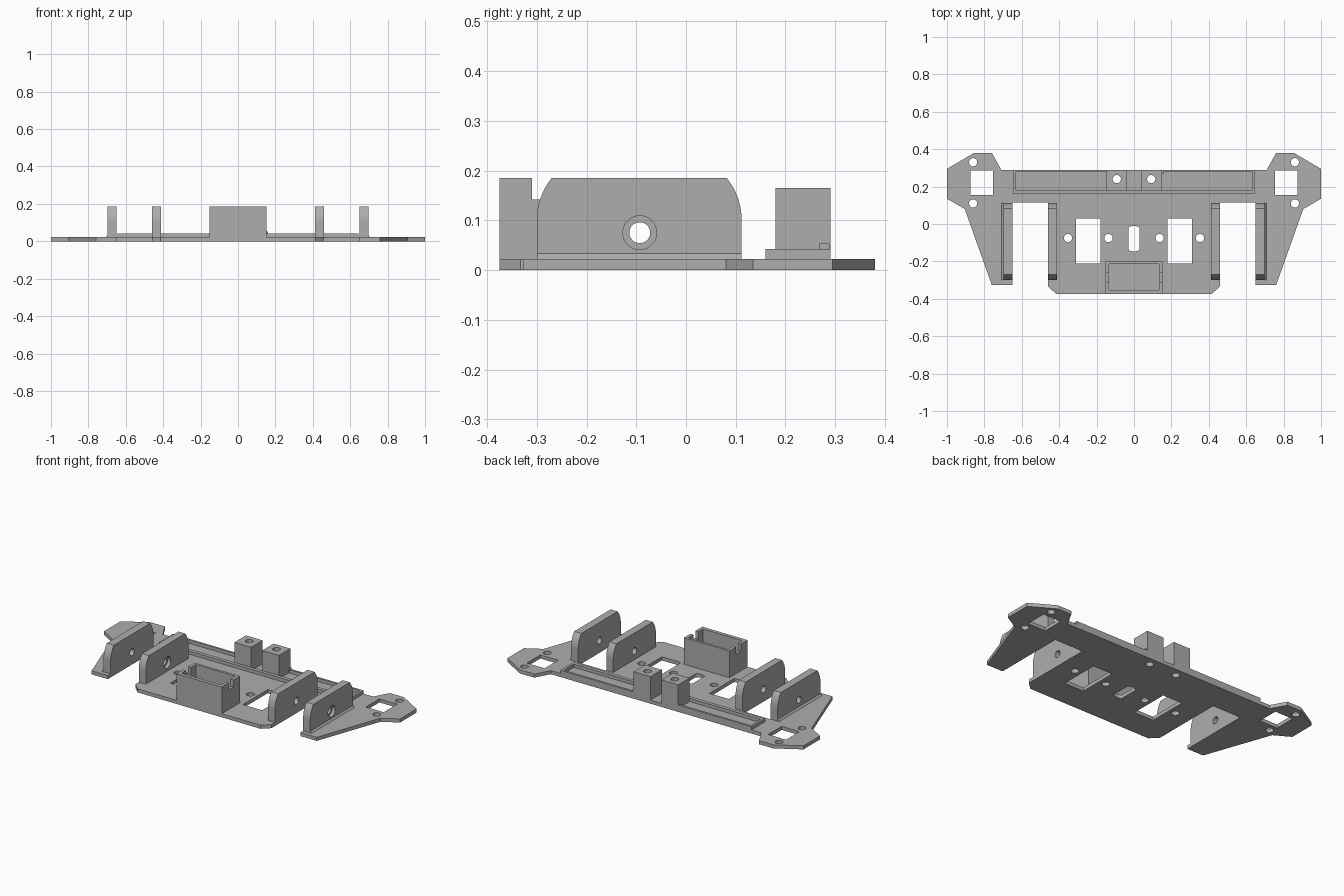
import bpy, bmesh, math
from mathutils import Matrix, Vector

if "Cube" in bpy.data.objects:
    bpy.data.objects.remove(bpy.data.objects["Cube"])

grey = bpy.data.materials.new("plain grey")
grey.use_nodes = True
colour = (0.42, 0.42, 0.42, 1)
grey.diffuse_color = colour
grey.node_tree.nodes["Principled BSDF"].inputs["Base Color"].default_value = colour

T = 0.022        # plate thickness
RAIL_TOP = 0.042


def finish(name, bm):
    bmesh.ops.recalc_face_normals(bm, faces=bm.faces)
    mesh = bpy.data.meshes.new(name)
    bm.to_mesh(mesh)
    bm.free()
    mesh.materials.append(grey)
    ob = bpy.data.objects.new(name, mesh)
    bpy.context.scene.collection.objects.link(ob)
    return ob


def prism(name, points, move):
    """Closed outline of 3D points, extruded along move."""
    bm = bmesh.new()
    face = bm.faces.new([bm.verts.new(p) for p in points])
    top = bmesh.ops.extrude_face_region(bm, geom=[face])["geom"]
    verts = [v for v in top if isinstance(v, bmesh.types.BMVert)]
    bmesh.ops.translate(bm, verts=verts, vec=move)
    return finish(name, bm)


def box(name, x0, x1, y0, y1, z0, z1):
    outline = [(x0, y0, z0), (x1, y0, z0), (x1, y1, z0), (x0, y1, z0)]
    return prism(name, outline, (0, 0, z1 - z0))


def rod(name, centre, radius, length, axis="Z"):
    bm = bmesh.new()
    turn = Matrix.Rotation(math.pi / 2, 4, "Y") if axis == "X" else Matrix()
    bmesh.ops.create_cone(bm, cap_ends=True, segments=32, radius1=radius,
                          radius2=radius, depth=length,
                          matrix=Matrix.Translation(centre) @ turn)
    return finish(name, bm)


def cut(ob, cutters):
    for c in cutters:
        c.hide_render = True
        mod = ob.modifiers.new("cut", "BOOLEAN")
        mod.operation = "DIFFERENCE"
        mod.solver = "EXACT"
        mod.object = c
    bpy.context.view_layer.update()
    graph = bpy.context.evaluated_depsgraph_get()
    mesh = bpy.data.meshes.new_from_object(ob.evaluated_get(graph))
    ob.modifiers.clear()
    ob.data = mesh
    for c in cutters:
        bpy.data.objects.remove(c)


# Base plate with winged ears and two wheel slots
half = [(0.71, 0.29), (0.76, 0.38), (0.855, 0.38), (1, 0.295), (1, 0.135),
        (0.905, 0.08), (0.76, -0.327), (0.65, -0.327), (0.65, 0.115),
        (0.46, 0.115), (0.46, -0.333), (0.415, -0.375)]
outline = half + [(-x, y) for x, y in reversed(half)]
plate = prism("base_plate", [(x, y, 0) for x, y in outline], (0, 0, T))
holes = [box("slot_cutter", -0.03, 0.03, -0.135, -0.022, -1, 1)]
for y in (-0.135, -0.022):
    holes.append(rod("slot_end_cutter", (0, y, 0), 0.029, 2.2))
# Slot ends are trimmed to a shallow rounding by their own small depth
holes[1].scale.y = holes[2].scale.y = 0.4
holes[1].location.y, holes[2].location.y = -0.135 * 0.6, -0.022 * 0.6
for s in (-1, 1):
    a, b = sorted((s * 0.18, s * 0.31))
    holes.append(box("window_cutter", a, b, -0.21, 0.03, -1, 1))
    a, b = sorted((s * 0.755, s * 0.875))
    holes.append(box("ear_window_cutter", a, b, 0.155, 0.285, -1, 1))
    for x, y in ((0.86, 0.33), (0.86, 0.11), (0.353, -0.075),
                 (0.137, -0.075), (0.092, 0.24)):
        holes.append(rod("screw_cutter", (s * x, y, 0), 0.022, 2))
cut(plate, holes)

# Rear rail with a shallow groove, open between the posts
rail = box("rear_rail", -0.645, 0.645, 0.16, 0.29, T, RAIL_TOP)
cut(rail, [box("groove_cutter", -0.63, -0.15, 0.182, 0.277, 0, 1),
           box("groove_cutter", 0.15, 0.63, 0.182, 0.277, 0, 1),
           box("gap_cutter", -0.037, 0.037, 0.182, 0.4, 0, 1)]
    + [rod("bore_cutter", (s * 0.092, 0.24, 0), 0.022, 2) for s in (-1, 1)])

# Drilled posts on the rail
for s, side in ((1, "left"), (-1, "right")):
    a, b = sorted((s * 0.037, s * 0.15))
    post = box(side + "_post", a, b, 0.18, 0.29, RAIL_TOP - 0.02, 0.165)
    cut(post, [rod("post_cutter", (s * 0.092, 0.24, 0), 0.022, 2)])
box("post_tab", 0.145, 0.16, 0.267, 0.288, RAIL_TOP, 0.053)


# Axle brackets: upright plates with rounded top corners
def bracket_profile():
    r, z0, y0, y1 = 0.135, 0.1, -0.3, 0.112
    sweep = math.asin(0.085 / r)
    arc = [(r * (1 - math.cos(sweep * i / 8)), z0 + r * math.sin(sweep * i / 8))
           for i in range(9)]
    return ([(y0, T)] + [(y0 + d, z) for d, z in arc]
            + [(y1 - d, z) for d, z in reversed(arc)] + [(y1, T)])


for s, side in ((1, "left"), (-1, "right")):
    for place, near, far in (("inner", 0.413, 0.46), ("outer", 0.65, 0.698)):
        x0, x1 = sorted((s * near, s * far))
        bracket = prism(side + "_" + place + "_bracket",
                        [(x0, y, z) for y, z in bracket_profile()],
                        (x1 - x0, 0, 0))
        cutters = [rod("axle_cutter", (x0, -0.093, 0.075), 0.021, 0.3, "X")]
        # Wider counterbore on one bracket of each pair
        if (place == "outer") == (s > 0):
            cutters.append(rod("counterbore_cutter", (x1, -0.093, 0.075),
                               0.034, 0.04, "X"))
        cut(bracket, cutters)
    # Sloped foot along the outer bracket
    prism(side + "_bracket_foot",
          [(s * 0.698, -0.3, T), (s * 0.708, -0.3, T), (s * 0.698, -0.3, 0.033)],
          (0, 0.412, 0))

# Open front box with a cable notch in each side wall
tray = box("front_box", -0.153, 0.153, -0.375, -0.2, T, 0.185)
cut(tray, [box("box_cutter", -0.133, 0.133, -0.353, -0.215, 0, 1),
           box("notch_cutter", -0.3, 0.3, -0.31, -0.262, 0.142, 1)])
